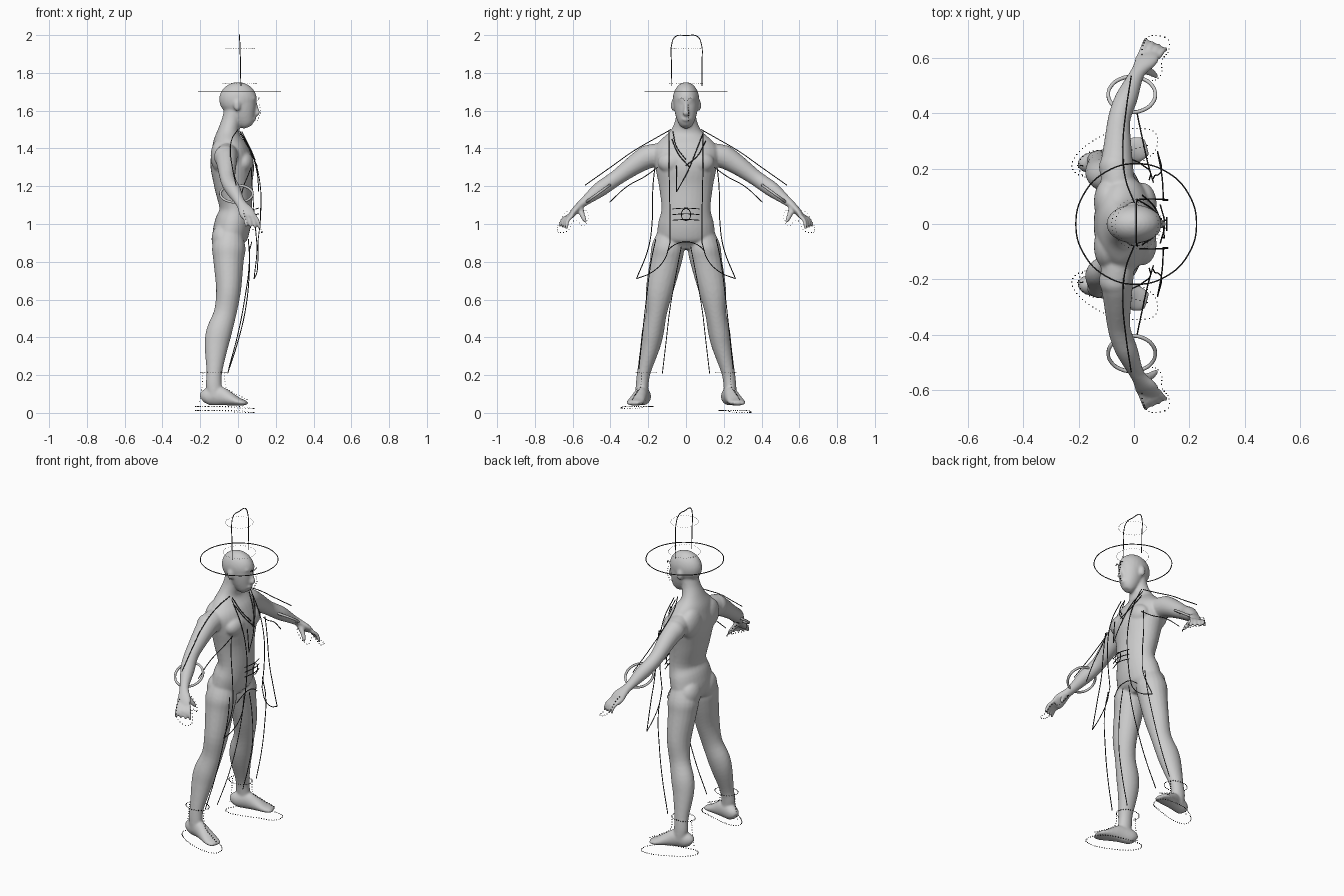
import bpy, bmesh, math
from mathutils import Vector, Matrix

ink = bpy.data.materials.new("ink")
ink.diffuse_color = (0.03, 0.03, 0.03, 1)
SIDES = (1, -1)


def spline(pts, steps, closed=False):
    """Catmull-Rom through tuples of any length."""
    n, out = len(pts), []
    for i in range(n if closed else n - 1):
        pick = [pts[(i + k) % n] if closed else pts[min(max(i + k, 0), n - 1)] for k in (-1, 0, 1, 2)]
        for s in range(steps):
            t = s / steps
            out.append(tuple(b + .5 * t * (c - a + t * (2*a - 5*b + 4*c - d + t * (3*(b - c) + d - a)))
                             for a, b, c, d in zip(*pick)))
    return out if closed else out + [tuple(pts[-1])]


def loft(bm, rings, side=1, ref=(1, 0, 0), n=20):
    """Closed tube through rings (x, y, z, radius along ref, radius across)."""
    rings = spline(rings, 4)
    cs = [Vector((r[0], r[1] * side, r[2])) for r in rings]
    loops = []
    for i, r in enumerate(rings):
        t = (cs[min(i + 1, len(cs) - 1)] - cs[max(i - 1, 0)]).normalized()
        u = Vector(ref)
        u = (u - t * u.dot(t)).normalized()
        v = t.cross(u)
        loops.append([bm.verts.new(cs[i] + u * r[3] * math.cos(a) + v * r[4] * math.sin(a))
                      for a in (2 * math.pi * k / n for k in range(n))])
    for p, q in zip(loops, loops[1:]):
        for k in range(n):
            bm.faces.new((p[k], p[(k + 1) % n], q[(k + 1) % n], q[k]))
    bm.faces.new(loops[0][::-1])
    bm.faces.new(loops[-1])


def ball(bm, c, r):
    bmesh.ops.create_uvsphere(bm, u_segments=24, v_segments=16, radius=1,
                              matrix=Matrix.Translation(c) @ Matrix.Diagonal((*r, 1)))


def add_object(name, data, mat=None):
    ob = bpy.data.objects.new(name, data)
    bpy.context.collection.objects.link(ob)
    if mat:
        data.materials.append(mat)
    return ob


def lines(name, paths, r=.0025, closed=False, mirror=True, mat=ink):
    cu = bpy.data.curves.new(name, 'CURVE')
    cu.dimensions, cu.bevel_depth, cu.bevel_resolution, cu.resolution_u = '3D', r, 1, 6
    for s in SIDES if mirror else (1,):
        for path in paths:
            sp = cu.splines.new('BEZIER')
            sp.bezier_points.add(len(path) - 1)
            sp.use_cyclic_u = closed
            for bp, (x, y, z) in zip(sp.bezier_points, path):
                bp.co = (x, y * s, z)
                bp.handle_left_type = bp.handle_right_type = 'AUTO'
    return add_object(name, cu, mat)


def dots(name, path, closed=False, gap=.014, r=.002, side=1):
    bm = bmesh.new()
    last = None
    for p in spline(path, 40, closed):
        p = Vector((p[0], p[1] * side, p[2]))
        if last is None or (p - last).length >= gap:
            bmesh.ops.create_cube(bm, size=2 * r, matrix=Matrix.Translation(p))
            last = p
    me = bpy.data.meshes.new(name)
    bm.to_mesh(me)
    bm.free()
    add_object(name, me, ink)


def ring(c, rx, ry, z, n=12):
    return [(c + rx * math.cos(k * 2 * math.pi / n), ry * math.sin(k * 2 * math.pi / n), z) for k in range(n)]


# Body: overlapping anatomical volumes fused by a voxel remesh
bm = bmesh.new()
# torso and neck
loft(bm, [(-.045, 0, .865, .05, .06), (-.045, 0, .92, .09, .145), (-.028, 0, 1.0, .096, .148),
          (-.012, 0, 1.08, .086, .13), (-.025, 0, 1.2, .1, .143), (-.03, 0, 1.3, .115, .163),
          (-.042, 0, 1.38, .103, .178), (-.052, 0, 1.44, .08, .14), (-.05, 0, 1.49, .058, .085),
          (-.035, 0, 1.55, .05, .057), (-.02, 0, 1.62, .05, .05)], n=32)
# head, jaw, brow, nose and lips
ball(bm, (0, 0, 1.66), (.1, .07, .091))
loft(bm, [(.052, 0, 1.512, .02, .02), (.045, 0, 1.53, .043, .038), (.032, 0, 1.57, .061, .054),
          (.02, 0, 1.62, .077, .064), (.01, 0, 1.66, .085, .066)], n=28)
loft(bm, [(.09, 0, 1.65, .008, .008), (.1, 0, 1.61, .01, .01), (.104, 0, 1.588, .012, .016),
          (.092, 0, 1.575, .008, .012)])
ball(bm, (.083, 0, 1.555), (.013, .024, .012))
ball(bm, (.078, 0, 1.665), (.02, .045, .012))
for s in SIDES:
    # ears, chest, shoulder and seat muscles
    ball(bm, (-.005, s * .07, 1.628), (.018, .01, .03))
    ball(bm, (.03, s * .072, 1.325), (.052, .078, .06))
    ball(bm, (-.095, s * .08, 1.36), (.05, .085, .09))
    ball(bm, (-.065, s * .205, 1.355), (.062, .06, .062))
    ball(bm, (-.085, s * .075, .92), (.055, .075, .08))
    # leg
    loft(bm, [(-.04, .08, .97, .06, .06), (-.048, .095, .88, .088, .086), (-.05, .108, .8, .08, .084),
              (-.05, .14, .65, .066, .073), (-.068, .157, .53, .06, .056), (-.1, .175, .43, .068, .058),
              (-.115, .19, .35, .062, .052), (-.125, .222, .22, .042, .036), (-.128, .232, .15, .042, .034),
              (-.12, .235, .08, .04, .033)], s)
    # foot
    loft(bm, [(-.19, .215, .072, .025, .022), (-.165, .22, .085, .044, .036), (-.1, .235, .09, .051, .037),
              (-.05, .25, .076, .038, .042), (0, .266, .06, .022, .047), (.03, .275, .054, .015, .042),
              (.047, .28, .051, .008, .03)], s, (0, 0, 1))
    # arm
    loft(bm, [(-.055, .12, 1.37, .06, .06), (-.062, .2, 1.355, .06, .062), (-.06, .27, 1.315, .052, .053),
              (-.056, .36, 1.25, .042, .042), (-.045, .41, 1.215, .041, .041), (-.025, .46, 1.18, .04, .04),
              (.005, .53, 1.125, .028, .026), (.022, .56, 1.1, .029, .021), (.043, .59, 1.068, .042, .019),
              (.055, .612, 1.04, .04, .014), (.058, .618, 1.033, .03, .008)], s)
    # fingers and thumb
    for i in range(4):
        b, e = Vector((.086 - .02 * i, .6 + .006 * i, 1.045)), Vector((.115 - .024 * i, .632 + .012 * i, .978 + .004 * i))
        m = b.lerp(e, .5) + Vector((.004, .01, .006))
        loft(bm, [(*b, .011, .011), (*m, .0105, .0105), (*e, .008, .008), (*e.lerp(m, -.12), .003, .003)], s, n=10)
    loft(bm, [(.03, .56, 1.085, .018, .018), (.058, .55, 1.05, .015, .015), (.076, .537, 1.022, .011, .011),
              (.082, .53, 1.006, .005, .005)], s, n=10)
bmesh.ops.recalc_face_normals(bm, faces=bm.faces)
me = bpy.data.meshes.new("body")
bm.to_mesh(me)
bm.free()
body = add_object("body", me)
rm = body.modifiers.new("fuse", 'REMESH')
rm.mode, rm.voxel_size, rm.use_smooth_shade = 'VOXEL', .0065, True
sm = body.modifiers.new("soften", 'SMOOTH')
sm.factor, sm.iterations = .5, 6

# Hat sketch: brim circle, crown arch, dotted crown rings
lines("hat_brim", [ring(.008, .218, .218, 1.7)], closed=True, mirror=False)
lines("hat_crown", [[(.015, -.078, 1.73), (.013, -.077, 1.85), (.01, -.076, 1.95), (.008, -.055, 1.993), (.008, 0, 2 - .0025),
                     (.008, .06, 1.993), (.01, .082, 1.95), (.013, .084, 1.85), (.015, .084, 1.73)]], mirror=False)
dots("hat_upper_ring", ring(.01, .078, .078, 1.93), True, .014, .0012)
dots("hat_lower_ring", ring(.01, .09, .09, 1.745), True, .014, .0012)

# Sleeves and cuffs
lines("sleeve_lines", [[(0, .08, 1.5), (-.03, .16, 1.455), (-.04, .28, 1.385), (-.03, .4, 1.3), (-.01, .535, 1.205)],
                       [(.07, .15, 1.3), (.05, .22, 1.25), (.03, .31, 1.2), (.01, .405, 1.115)]])
lines("sleeve_cuffs", [[(-.008 + .085 * math.cos(a), .468 + .064 * math.sin(a), 1.16 - .046 * math.sin(a))
                        for a in (k * math.pi / 6 for k in range(12))]], r=.007, closed=True, mat=None)

# Coat outline: side seams, hem and front opening
lines("coat_lines", [[(.07, .165, 1.3), (.075, .175, 1.2), (.09, .18, 1.0), (.1, .2, .87), (.085, .262, .71)],
                     [(.085, .262, .71), (.1, .18, .745), (.105, .115, .81), (.105, .085, .9)],
                     [(.02, .09, 1.49), (.085, .09, 1.35), (.118, .088, 1.2), (.12, .085, 1.05), (.105, .085, .9)]])

# Crossed lapels
lines("lapel_lines", [[(.01, .09, 1.48), (.065, .055, 1.39), (.1, .01, 1.28), (.11, -.05, 1.17)],
                      [(.03, .105, 1.44), (.075, .06, 1.36), (.1, 0, 1.31)],
                      [(.01, -.07, 1.49), (.06, -.05, 1.41), (.09, 0, 1.34)],
                      [(.03, -.075, 1.45), (.075, -.04, 1.37), (.1, .02, 1.3)],
                      [(.1, -.05, 1.31), (.11, -.05, 1.17)]], mirror=False)

# Sash with knot
lines("sash_lines", [[(.095, -.07, z), (.11, 0, z + .004), (.095, .07, z)] for z in (1.02, 1.05, 1.08)], mirror=False)
lines("sash_knot", [ring(.118, 0, .024, 1.05, 1) and
                    [(.118, .024 * math.cos(a), 1.05 + .032 * math.sin(a)) for a in (k * math.pi / 3 for k in range(6))]],
      closed=True, mirror=False)

# Trouser seams and waist arc
lines("trouser_lines", [[(.055, .16, .92), (.06, .185, .8), (.035, .21, .6), (0, .23, .42), (-.05, .25, .23)],
                        [(.06, .025, .88), (.06, .05, .75), (.04, .085, .55), (0, .105, .38), (-.055, .125, .21)]])
lines("trouser_arc", [[(.06, -.1, .86), (.07, -.05, .895), (.07, 0, .905), (.07, .05, .895), (.06, .1, .86)]], mirror=False)

# Dotted shoes, gloves and face marks
for s, z in ((1, .012), (-1, .034)):
    tag = "left" if s > 0 else "right"
    dots(tag + "_sole", [(-.225, .21, z), (-.19, .27, z), (-.1, .325, z), (0, .345, z - .008), (.07, .335, z - .01),
                         (.085, .29, z - .01), (.06, .245, z - .008), (0, .215, z), (-.1, .185, z), (-.19, .175, z)],
         True, side=s)
    dots(tag + "_ankle", [(p[0], p[1] + .21, p[2]) for p in ring(-.13, .07, .055, .215)], True, side=s)
    dots(tag + "_shoe_front", [(-.07, .235, .21), (-.065, .24, .14), (-.03, .26, .11), (.05, .285, .07)], side=s)
    dots(tag + "_shoe_back", [(-.185, .21, .21), (-.192, .212, .13), (-.205, .212, .05)], side=s)
    dots(tag + "_glove", [(.035, .53, 1.07), (.075, .52, 1.02), (.1, .545, .99), (.1, .59, 1.02), (.125, .625, .965),
                          (.125, .665, .955), (.09, .68, .965), (.05, .675, 1.0), (.03, .63, 1.065)], True, .017, side=s)
    dots(tag + "_eye", [(.105, .008, 1.655), (.112, .018, 1.668), (.105, .032, 1.66)], gap=.007, side=s)
dots("face_line", [(.112, .012, 1.63), (.12, .013, 1.59), (.1, .012, 1.545)])
